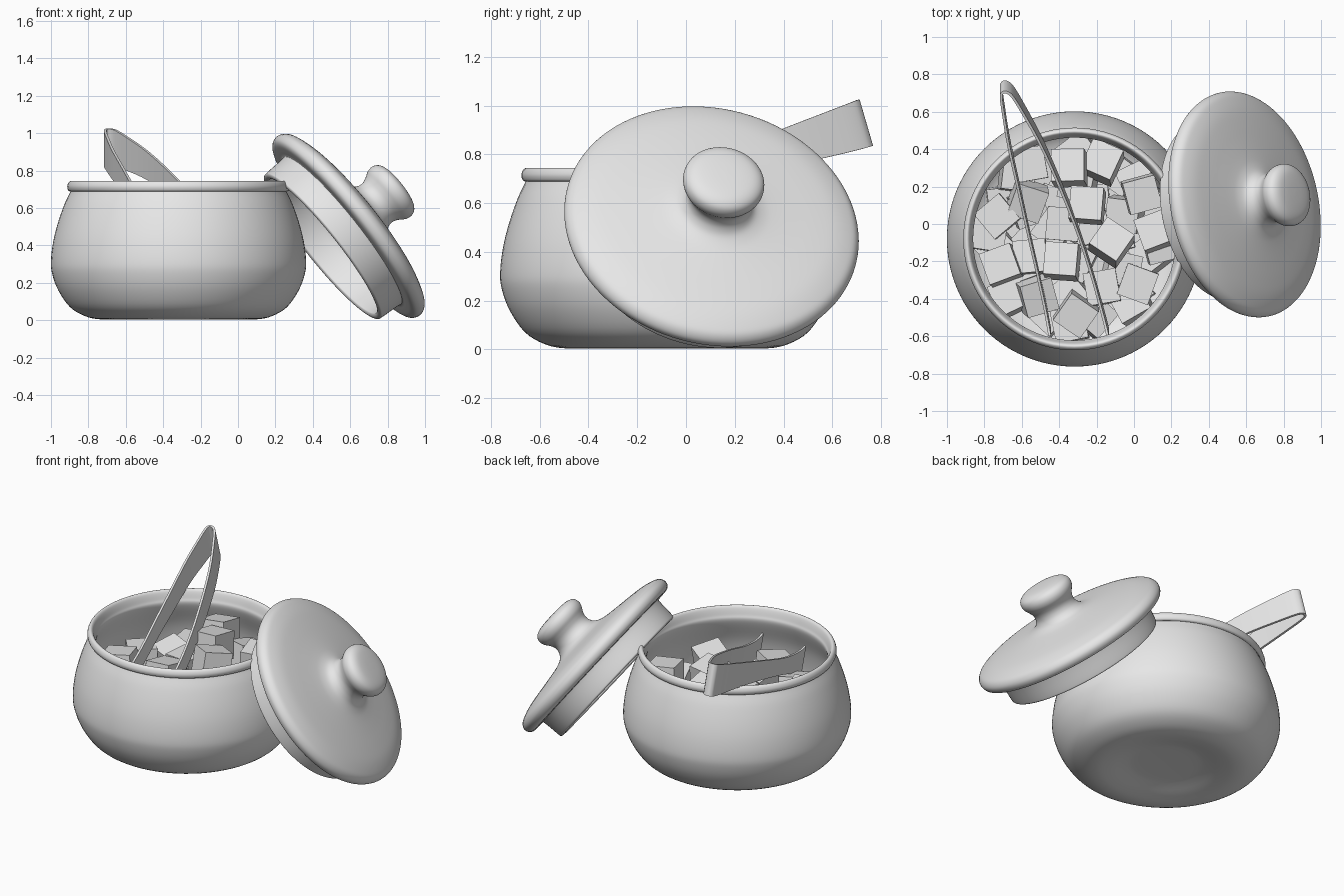
import bpy, bmesh, math, random
from mathutils import Vector, Matrix

if "Cube" in bpy.data.objects:
    bpy.data.objects.remove(bpy.data.objects["Cube"])

random.seed(4)
grey = bpy.data.materials.new("light_grey")
grey.diffuse_color = (0.8, 0.8, 0.8, 1)
grey.use_nodes = True
grey.node_tree.nodes["Principled BSDF"].inputs["Base Color"].default_value = grey.diffuse_color


def shade(ob, angle):
    bpy.ops.object.select_all(action='DESELECT')
    ob.select_set(True)
    bpy.context.view_layer.objects.active = ob
    for m in list(ob.modifiers):
        bpy.ops.object.modifier_apply(modifier=m.name)
    bpy.ops.object.shade_smooth_by_angle(angle=math.radians(angle))


def add_object(name, bm):
    bmesh.ops.recalc_face_normals(bm, faces=bm.faces)
    me = bpy.data.meshes.new(name)
    bm.to_mesh(me)
    bm.free()
    ob = bpy.data.objects.new(name, me)
    bpy.context.collection.objects.link(ob)
    me.materials.append(grey)
    return ob


def curve_points(pts, n=4):
    """Smooth curve through the points."""
    v = [Vector(p) for p in pts]
    v = [v[0]] + v + [v[-1]]
    out = []
    for i in range(1, len(v) - 2):
        a, b, c, d = v[i - 1:i + 3]
        for k in range(n):
            t = k / n
            out.append(0.5 * (2 * b + (c - a) * t + (2 * a - 5 * b + 4 * c - d) * t * t
                              + (3 * b - a - 3 * c + d) * t ** 3))
    return out + [v[-1]]


def lathe(name, pts, matrix, segs=96):
    bm = bmesh.new()
    rings = []
    for p in curve_points(pts):
        r = max(p[0], 0)
        if r < 1e-4:
            rings.append([bm.verts.new((0, 0, p[1]))] * segs)
        else:
            rings.append([bm.verts.new((r * math.cos(2 * math.pi * k / segs),
                                        r * math.sin(2 * math.pi * k / segs), p[1]))
                          for k in range(segs)])
    for a, b in zip(rings, rings[1:]):
        for k in range(segs):
            j = (k + 1) % segs
            q = list(dict.fromkeys((a[k], a[j], b[j], b[k])))
            if len(q) > 2:
                bm.faces.new(q)
    bm.transform(matrix)
    shade(add_object(name, bm), 50)


# Bowl: outside with a recessed foot, rolled rim, inside wall
BX, BY = -0.318, -0.08
lathe("bowl", [(0, .04), (.18, .038), (.25, .03), (.34, .012), (.42, .005), (.5, .022),
               (.58, .07), (.643, .16), (.676, .25), (.682, .32), (.67, .42), (.645, .52),
               (.61, .62), (.58, .683), (.58, .688), (.59, .695), (.595, .715),
               (.588, .736), (.575, .745), (.564, .738), (.556, .72), (.548, .69),
               (.542, .665), (.555, .62), (.605, .5), (.632, .38), (.636, .3), (.61, .2),
               (.54, .11), (.42, .07), (.2, .065), (0, .065)],
      Matrix.Translation((BX, BY, 0)))

# Lid with knob and inner flange, leaning on the bowl
axis = Vector((.77, .17, .615))
lid_matrix = (Matrix.Translation((.597, .106, .51))
              @ axis.to_track_quat('Z', 'Y').to_matrix().to_4x4())
lathe("lid", [(0, .347), (.07, .345), (.125, .337), (.157, .318), (.168, .29), (.163, .26),
              (.146, .232), (.134, .207), (.131, .182), (.138, .156), (.16, .13),
              (.2, .113), (.25, .103), (.33, .092), (.42, .08), (.5, .066), (.56, .047),
              (.595, .028), (.612, -.003), (.604, -.035),
              (.58, -.05), (.54, -.052), (.508, -.052), (.502, -.06), (.498, -.1),
              (.494, -.175), (.49, -.19), (.475, -.195), (.46, -.19), (.455, -.175),
              (.457, -.1), (.45, -.03), (.4, .01), (.25, .045), (0, .06)], lid_matrix)

# Tongs: one bent strip, broad at the bend, narrow arms, broad claws
down = Vector((0, .28, -.96))
along = Vector((0, -.933, -.36))
# distance from bend, half gap, drop of the top edge, width
side = [(.006, .016, 0, .198), (.03, .031, 0, .196), (.12, .052, 0, .185), (.35, .092, 0, .155),
        (.75, .129, .004, .12), (1.05, .144, .005, .105), (1.22, .149, -.01, .12),
        (1.32, .153, -.03, .14), (1.38, .155, -.055, .155)]
path = [(s, -g, d, w) for s, g, d, w in reversed(side)] + [(0, 0, 0, .198)] + side
bm = bmesh.new()
rows = []
for s, g, d, w in curve_points(path):
    centre = -.69 + .36 * s - .054 * s * s
    top = Vector((centre + g, .705, 1.024)) + along * s + down * d
    rows.append((bm.verts.new(top), bm.verts.new(top + down * w)))
for a, b in zip(rows, rows[1:]):
    bm.faces.new((a[0], a[1], b[1], b[0]))
tongs = add_object("tongs", bm)
solid = tongs.modifiers.new("thickness", 'SOLIDIFY')
solid.thickness = 0.014
solid.offset = 0
shade(tongs, 40)


# Sugar cubes: a hidden lower layer and a visible loose top layer
def sugar_cube(i, loc, spin, tilt):
    bm = bmesh.new()
    bmesh.ops.create_cube(bm, size=0.176)
    bm.transform(Matrix.Translation(loc) @ Matrix.Rotation(spin, 4, 'Z')
                 @ Matrix.Rotation(tilt, 4, 'X') @ Matrix.Rotation(tilt * .6, 4, 'Y'))
    add_object("sugar_cube_%02d" % i, bm)


count = 0
for level, rings in ((.165, ((0, 1), (.22, 6), (.42, 11))), (.3, ((.12, 3), (.3, 6), (.46, 8)))):
    for radius, n in rings:
        for k in range(n):
            a = 2 * math.pi * k / n + radius * 5
            sugar_cube(count, (BX + radius * math.cos(a), BY + radius * math.sin(a),
                               level + random.uniform(-.02, .02)),
                       random.uniform(0, 1.5), random.uniform(-.2, .2))
            count += 1
# x, y, z, spin in degrees
visible = [(-.345, .3, .57, 0), (-.17, .33, .45, -25), (-.25, .1, .59, -5), (.04, .16, .54, 15),
           (.12, -.04, .41, 20), (-.12, -.1, .58, -35), (-.38, 0, .45, -5), (-.71, -.22, .46, 20),
           (-.52, -.38, .4, 15), (-.385, -.2, .47, -5), (.02, -.32, .42, -20),
           (-.31, -.48, .44, -35), (-.73, .04, .4, 40), (-.57, .13, .41, -20),
           (-.56, .32, .39, 10), (-.55, -.18, .37, 5), (-.17, -.34, .36, 10)]
for x, y, z, spin in visible:
    sugar_cube(count, (x, y, z), math.radians(spin), random.uniform(-.22, .22))
    count += 1
